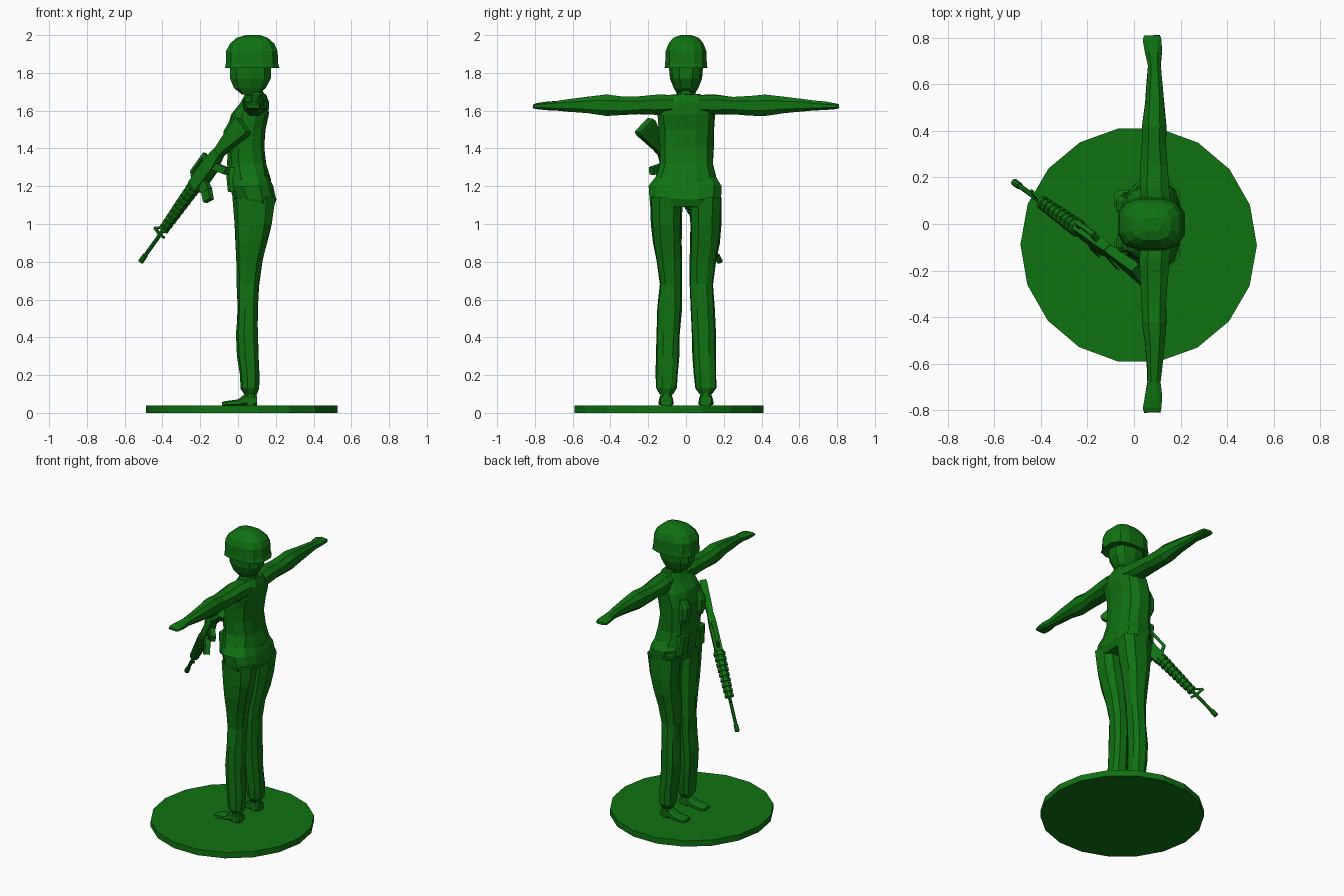
import bpy, bmesh, math, random
from mathutils import Vector, Matrix

random.seed(4)
green = bpy.data.materials.new("army green")
green.diffuse_color = (0.005, 0.17, 0.006, 1)

# Axis order (first, second, along) for lofts running along each axis
ORDER = {"z": (0, 1, 2), "y": (0, 2, 1), "x": (1, 2, 0)}


def finish(bm, name, matrix=None):
    bmesh.ops.recalc_face_normals(bm, faces=bm.faces)
    me = bpy.data.meshes.new(name)
    bm.to_mesh(me)
    bm.free()
    me.materials.append(green)
    ob = bpy.data.objects.new(name, me)
    if matrix:
        ob.matrix_world = matrix
    bpy.context.collection.objects.link(ob)
    return ob


def loft(name, sections, axis="z", n=10, power=0.8, jitter=0.0, flip=1, matrix=None):
    """sections: (along, a_min, a_max, b_min, b_max); flip mirrors in y"""
    bm = bmesh.new()
    rings = []
    for t, a0, a1, b0, b1 in sections:
        ring = []
        for i in range(n):
            w = 2 * math.pi * (i + 0.5) / n
            c, s = math.cos(w), math.sin(w)
            k = math.cos(math.pi / n) ** power if n == 4 else 1
            a = (a0 + a1) / 2 + (a1 - a0) / 2 * math.copysign(abs(c) ** power, c) / k
            b = (b0 + b1) / 2 + (b1 - b0) / 2 * math.copysign(abs(s) ** power, s) / k
            p = [0, 0, 0]
            for slot, v in zip(ORDER[axis], (a, b, t)):
                p[slot] = v + random.uniform(-jitter, jitter)
            p[1] *= flip
            ring.append(bm.verts.new(p))
        rings.append(ring)
    for r, q in zip(rings, rings[1:]):
        for i in range(n):
            j = (i + 1) % n
            bm.faces.new((r[i], r[j], q[j], q[i]))
    bm.faces.new(rings[0])
    bm.faces.new(rings[-1])
    return finish(bm, name, matrix)


# Round stand
bm = bmesh.new()
bmesh.ops.create_cone(bm, cap_ends=True, segments=18, radius1=0.508, radius2=0.508, depth=0.04,
                      matrix=Matrix.Translation((0.02, -0.09, 0.02)) @ Matrix.Rotation(0.17, 4, "Z"))
finish(bm, "stand")

# Jacket, narrowing at the waist
loft("jacket", [
    (1.17, -0.045, 0.185, -0.19, 0.185), (1.24, -0.055, 0.172, -0.17, 0.165),
    (1.32, -0.06, 0.155, -0.14, 0.142), (1.41, -0.06, 0.14, -0.145, 0.148),
    (1.50, -0.065, 0.148, -0.15, 0.15), (1.58, -0.035, 0.163, -0.155, 0.155),
    (1.64, 0.01, 0.165, -0.14, 0.14), (1.685, 0.035, 0.15, -0.075, 0.075)],
    n=12, power=0.75, jitter=0.004)
# Seat of the trousers
loft("hips", [
    (1.09, -0.005, 0.19, -0.18, 0.175), (1.13, -0.025, 0.205, -0.198, 0.188),
    (1.20, -0.05, 0.188, -0.2, 0.192), (1.25, -0.04, 0.165, -0.165, 0.16)],
    n=12, power=0.75, jitter=0.003)
# Collar, neck and head
loft("collar", [(1.655, 0.03, 0.155, -0.07, 0.07), (1.695, 0.045, 0.14, -0.05, 0.05)], n=8)
loft("neck", [(1.66, 0.05, 0.135, -0.038, 0.038), (1.76, 0.05, 0.135, -0.038, 0.038)], n=8)
loft("head", [
    (1.685, 0.02, 0.11, -0.045, 0.045), (1.72, -0.025, 0.15, -0.065, 0.065),
    (1.77, -0.047, 0.178, -0.085, 0.085), (1.85, -0.047, 0.18, -0.092, 0.092)], n=10)
# Helmet with a flared brim
loft("helmet", [
    (1.825, -0.073, 0.223, -0.116, 0.116), (1.85, -0.068, 0.216, -0.113, 0.113),
    (1.915, -0.067, 0.213, -0.11, 0.11), (1.955, -0.045, 0.195, -0.095, 0.095),
    (1.985, -0.01, 0.16, -0.07, 0.07), (2.0, 0.04, 0.12, -0.03, 0.03)], n=12, power=0.7)

for side, label in ((1, "left"), (-1, "right")):
    # Trouser leg, gathered at the ankle
    loft(label + "_leg", [
        (0.10, 0.035, 0.1, 0.07, 0.138), (0.13, 0.015, 0.112, 0.048, 0.16),
        (0.20, 0.012, 0.115, 0.042, 0.16), (0.30, -0.003, 0.112, 0.035, 0.158),
        (0.42, -0.01, 0.106, 0.03, 0.158), (0.56, 0.0, 0.106, 0.022, 0.152),
        (0.68, -0.006, 0.112, 0.02, 0.142), (0.80, -0.01, 0.132, 0.02, 0.158),
        (0.90, -0.013, 0.158, 0.02, 0.178), (1.00, -0.018, 0.182, 0.02, 0.188),
        (1.14, -0.028, 0.203, 0.015, 0.192)], n=9, jitter=0.003, flip=side)
    # Boot and ankle
    loft(label + "_ankle", [(0.04, 0.03, 0.1, 0.07, 0.138), (0.12, 0.036, 0.1, 0.072, 0.136)],
         n=8, flip=side)
    loft(label + "_boot", [
        (-0.085, 0.075, 0.135, 0.038, 0.058), (-0.06, 0.064, 0.148, 0.038, 0.064),
        (0.0, 0.066, 0.146, 0.038, 0.072), (0.035, 0.07, 0.14, 0.038, 0.1),
        (0.1, 0.073, 0.136, 0.038, 0.09)], axis="x", n=8, power=0.6, flip=side)
    # Outstretched arm ending in a flat hand
    loft(label + "_arm", [
        (0.07, 0.03, 0.165, 1.58, 1.685), (0.15, 0.02, 0.155, 1.575, 1.688),
        (0.25, 0.025, 0.148, 1.58, 1.677), (0.34, 0.03, 0.14, 1.572, 1.68),
        (0.42, 0.032, 0.142, 1.57, 1.688), (0.52, 0.045, 0.132, 1.583, 1.675),
        (0.62, 0.054, 0.122, 1.593, 1.663), (0.68, 0.057, 0.115, 1.6, 1.653),
        (0.74, 0.045, 0.122, 1.603, 1.648), (0.79, 0.037, 0.12, 1.608, 1.64),
        (0.81, 0.042, 0.114, 1.612, 1.632)], axis="y", n=8, jitter=0.002, flip=side)
    # Chest and hip pockets
    loft(label + "_chest_pocket", [
        (1.38, -0.06, 0.0, 0.04, 0.12), (1.42, -0.078, 0.0, 0.035, 0.125),
        (1.49, -0.08, 0.0, 0.035, 0.125), (1.54, -0.05, 0.0, 0.045, 0.115)], n=8, flip=side)
    loft(label + "_hip_pocket", [
        (1.17, -0.055, 0.02, 0.04, 0.14), (1.30, -0.068, 0.02, 0.04, 0.13)],
        n=8, power=0.5, flip=side)

# Rifle frame: z runs muzzle to butt, x points to the underside
muzzle, butt = Vector((-0.515, 0.18, 0.8)), Vector((0.005, -0.195, 1.53))
along = (butt - muzzle).normalized()
down = Vector((0.5, -0.65, -0.6))
down = (down - along * down.dot(along)).normalized()
across = along.cross(down)
rifle = Matrix((down, across, along)).transposed().to_4x4()
rifle.translation = muzzle


def gun(name, *rows, n=4, power=1.0):
    """rows: (distance from muzzle, top, bottom, half width)"""
    loft(name, [(t, a, b, -w, w) for t, a, b, w in rows], n=n, power=power, matrix=rifle)


def gun_bar(name, p, q, thick, depth):
    """square bar between two (distance, drop) points in the rifle's middle plane"""
    p, q = Vector((p[1], 0, p[0])), Vector((q[1], 0, q[0]))
    d = (q - p).normalized()
    s = Vector((0, 1, 0))
    u = s.cross(d)
    m = Matrix((u, s, d)).transposed().to_4x4()
    m.translation = p
    L = (q - p).length
    loft(name, [(t, -depth, depth, -thick, thick) for t in (0, L)], n=4, power=1, matrix=rifle @ m)


gun("barrel", (0.0, -0.011, 0.011, 0.011), (0.24, -0.011, 0.011, 0.011), n=8)
gun("muzzle_brake", (0.0, -0.016, 0.016, 0.016), (0.045, -0.015, 0.015, 0.015), n=8)
# Ribbed handguard
ribs = []
for i in range(9):
    t, r = 0.225 + i * 0.034, 0.03 + i * 0.0012
    ribs += [(t, -r, r, r), (t + 0.02, -r, r, r), (t + 0.022, -r + 0.007, r - 0.007, r - 0.007),
             (t + 0.032, -r + 0.007, r - 0.007, r - 0.007)]
gun("handguard", *ribs, n=8)
gun("receiver", (0.525, -0.034, 0.04, 0.024), (0.70, -0.034, 0.045, 0.024), (0.77, -0.028, 0.03, 0.02))
gun("stock", (0.75, -0.024, 0.026, 0.017), (0.82, -0.026, 0.04, 0.021),
    (0.97, -0.03, 0.092, 0.023), (0.99, -0.024, 0.088, 0.021))
# Magazine, grip and trigger guard
gun_bar("magazine_top", (0.585, 0.03), (0.575, 0.095), 0.017, 0.027)
gun_bar("magazine_end", (0.577, 0.085), (0.55, 0.14), 0.016, 0.026)
gun_bar("pistol_grip", (0.70, 0.03), (0.745, 0.125), 0.016, 0.02)
gun_bar("trigger_guard", (0.615, 0.065), (0.705, 0.065), 0.006, 0.004)
# Carrying handle
gun_bar("handle_front", (0.55, -0.03), (0.575, -0.075), 0.009, 0.009)
gun_bar("handle_top", (0.57, -0.073), (0.70, -0.073), 0.01, 0.008)
gun_bar("handle_back", (0.69, -0.03), (0.69, -0.078), 0.011, 0.012)
# Front sight
gun_bar("sight_post", (0.19, 0.0), (0.19, -0.06), 0.006, 0.007)
gun_bar("sight_brace", (0.19, -0.055), (0.23, -0.015), 0.006, 0.005)
gun_bar("sling_loop", (0.19, 0.0), (0.2, 0.035), 0.006, 0.006)
